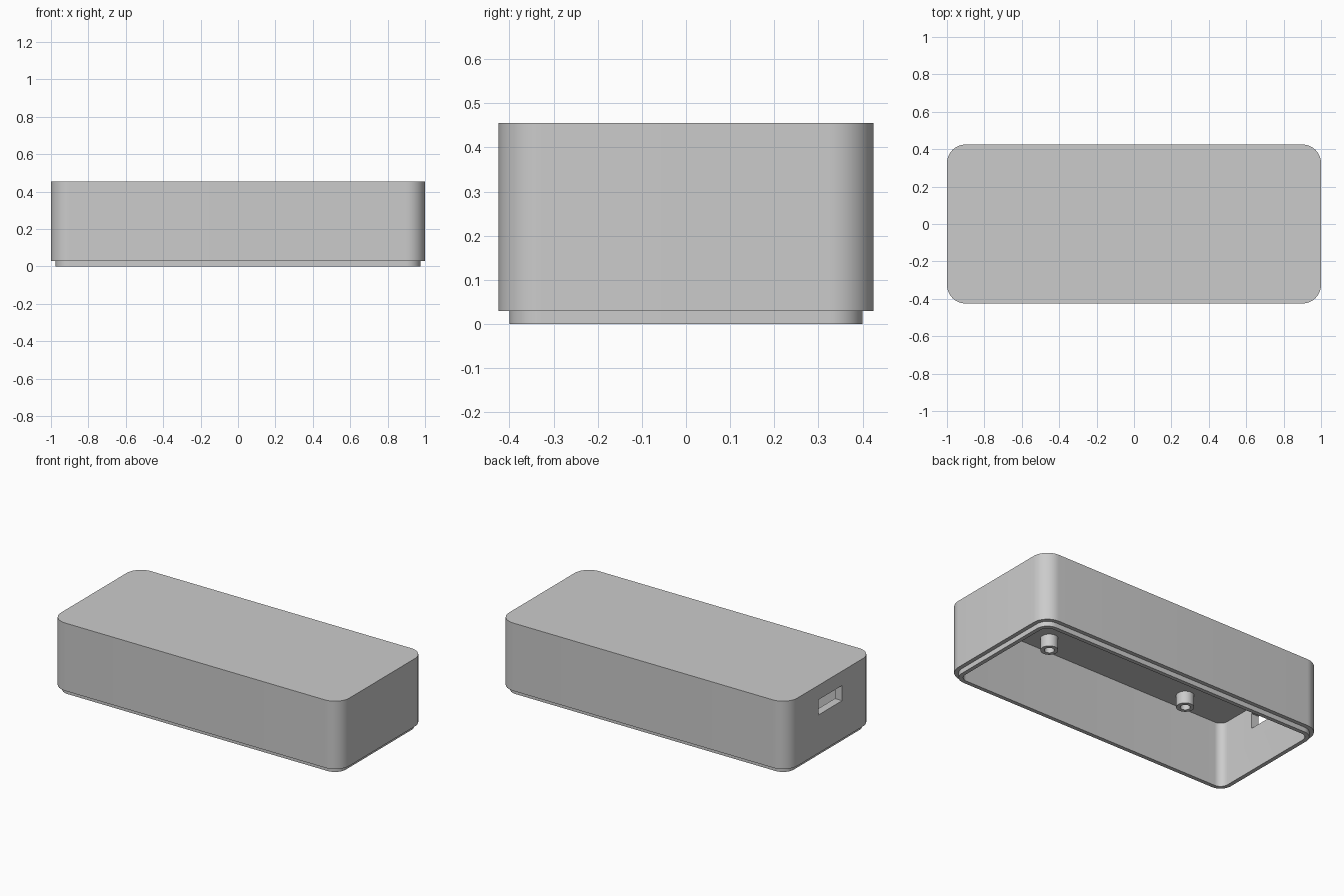
import bpy, bmesh, math

cube = bpy.data.objects.get("Cube")
if cube:
    bpy.data.objects.remove(cube, do_unlink=True)

grey = bpy.data.materials.new("light_grey_plastic")
grey.use_nodes = True
COLOUR = (0.6, 0.6, 0.6, 1)
grey.diffuse_color = COLOUR
grey.node_tree.nodes["Principled BSDF"].inputs["Base Color"].default_value = COLOUR

HALF_X, HALF_Y, CORNER = 1.0, 0.425, 0.1
HEIGHT, CEILING, STEP = 0.455, 0.405, 0.03
LIP_INSET, WALL = 0.025, 0.05


def rounded_outline(inset, z, steps=12):
    """Case outline with round corners, shrunk by inset, at height z."""
    radius = CORNER - inset
    points = []
    for quarter, (sx, sy) in enumerate([(1, 1), (-1, 1), (-1, -1), (1, -1)]):
        for i in range(steps + 1):
            a = (quarter + i / steps) * math.pi / 2
            points.append((sx * (HALF_X - CORNER) + radius * math.cos(a),
                           sy * (HALF_Y - CORNER) + radius * math.sin(a), z))
    return points


def circle_outline(radius, z, sides=32):
    return [(radius * math.cos(math.tau * i / sides),
             radius * math.sin(math.tau * i / sides), z) for i in range(sides)]


def loft(name, outlines, location=(0, 0, 0)):
    """Skin a stack of outlines and cap the first and last."""
    bm = bmesh.new()
    rings = [[bm.verts.new(p) for p in outline] for outline in outlines]
    for a, b in zip(rings, rings[1:]):
        for i in range(len(a)):
            j = (i + 1) % len(a)
            bm.faces.new((a[i], a[j], b[j], b[i]))
    bm.faces.new(rings[0])
    bm.faces.new(rings[-1])
    bmesh.ops.recalc_face_normals(bm, faces=bm.faces)
    mesh = bpy.data.meshes.new(name)
    bm.to_mesh(mesh)
    bm.free()
    mesh.materials.append(grey)
    obj = bpy.data.objects.new(name, mesh)
    obj.location = location
    bpy.context.collection.objects.link(obj)
    return obj


def smooth(obj):
    bpy.ops.object.select_all(action='DESELECT')
    obj.select_set(True)
    bpy.context.view_layer.objects.active = obj
    bpy.ops.object.shade_smooth_by_angle(angle=math.radians(30))


# Hollow case, open underneath, with a stepped lip
case = loft("case_shell", [
    rounded_outline(0, HEIGHT),
    rounded_outline(0, STEP),
    rounded_outline(LIP_INSET, STEP),
    rounded_outline(LIP_INSET, 0),
    rounded_outline(WALL, 0),
    rounded_outline(WALL, CEILING),
])

# Port slot through the end wall
bpy.ops.mesh.primitive_cube_add(size=1, location=(-HALF_X, 0, 0.317))
cutter = bpy.context.object
cutter.name = "port_cutter"
cutter.scale = (0.2, 0.235, 0.095)
cutter.data.materials.append(grey)
cut = case.modifiers.new("port_slot", 'BOOLEAN')
cut.operation = 'DIFFERENCE'
cut.solver = 'EXACT'
cut.object = cutter
bpy.context.view_layer.objects.active = case
bpy.ops.object.modifier_apply(modifier=cut.name)
bpy.data.objects.remove(cutter, do_unlink=True)
smooth(case)

# Hollow screw posts hanging from the ceiling
for end, x in (("left", 0.40), ("right", -0.585)):
    for side, y in (("front", -0.255), ("back", 0.255)):
        smooth(loft(f"{side}_{end}_screw_post", [
            circle_outline(0.05, 0.01),
            circle_outline(0.05, -0.075),
            circle_outline(0.028, -0.075),
            circle_outline(0.028, -0.002),
        ], (x, y, CEILING)))
